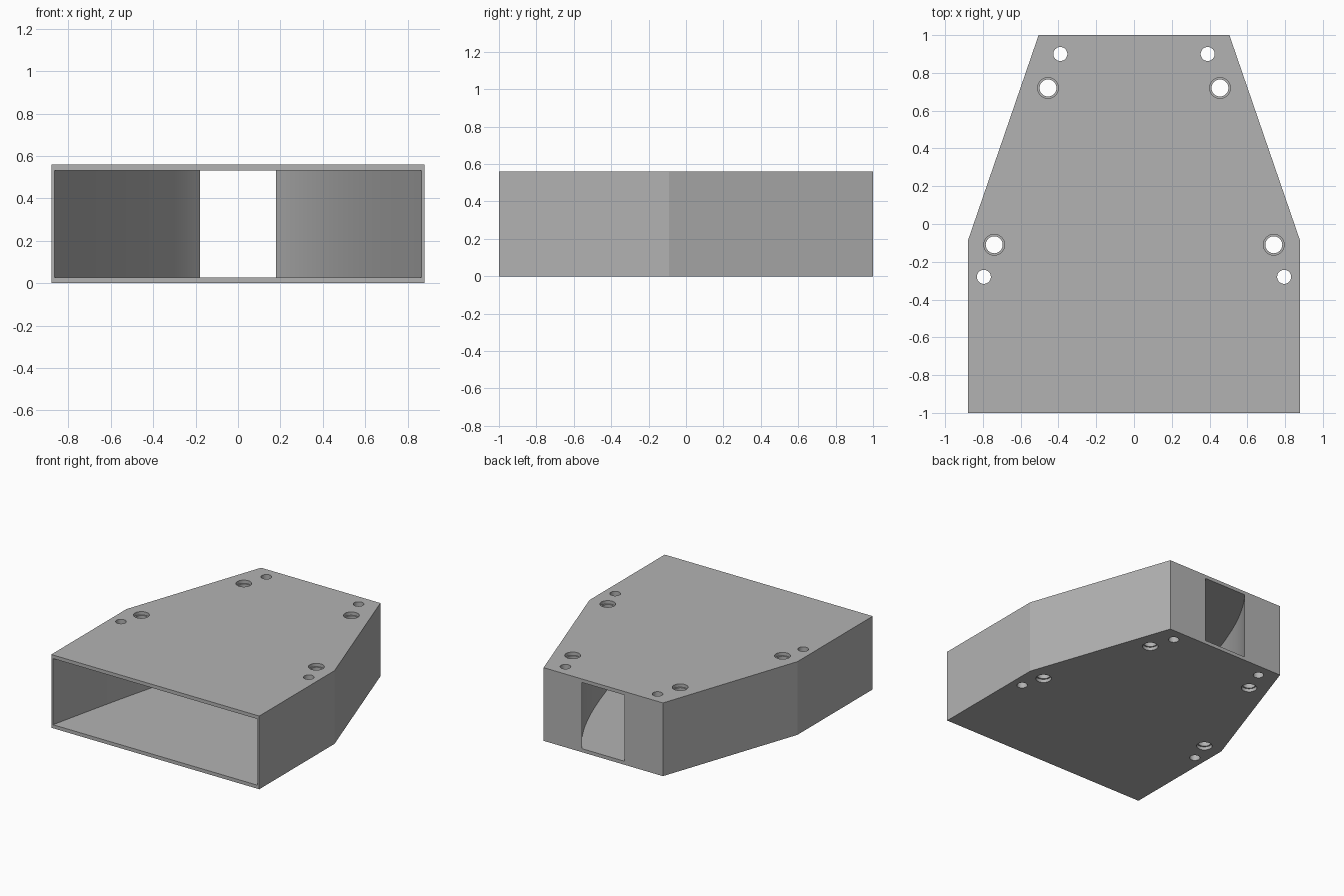
import bpy
import bmesh
from math import radians
from mathutils import Vector
from mathutils.geometry import interpolate_bezier

if "Cube" in bpy.data.objects:
    bpy.data.objects.remove(bpy.data.objects["Cube"])

HEIGHT = 0.56
WALL = 0.027

grey = bpy.data.materials.new("plain_grey")
grey.use_nodes = True
colour = (0.45, 0.45, 0.45, 1)
grey.diffuse_color = colour
grey.node_tree.nodes["Principled BSDF"].inputs["Base Color"].default_value = colour


def prism(name, half, z0, z1):
    """Mirror a half outline (front to back) in x and extrude it upwards."""
    outline = list(half) + [(-x, y) for x, y in reversed(half)]
    bm = bmesh.new()
    base = bm.faces.new([bm.verts.new((x, y, z0)) for x, y in outline])
    top = bmesh.ops.extrude_face_region(bm, geom=[base])["geom"]
    bmesh.ops.translate(bm, vec=(0, 0, z1 - z0),
                        verts=[v for v in top if isinstance(v, bmesh.types.BMVert)])
    bmesh.ops.recalc_face_normals(bm, faces=bm.faces)
    mesh = bpy.data.meshes.new(name)
    bm.to_mesh(mesh)
    bm.free()
    mesh.materials.append(grey)
    obj = bpy.data.objects.new(name, mesh)
    bpy.context.collection.objects.link(obj)
    return obj


def cut(body, cutter):
    """Subtract a cutter from the body and discard it."""
    mod = body.modifiers.new("cut", 'BOOLEAN')
    mod.operation = 'DIFFERENCE'
    mod.solver = 'EXACT'
    mod.object = cutter
    bpy.context.view_layer.objects.active = body
    bpy.ops.object.modifier_apply(modifier=mod.name)
    bpy.data.objects.remove(cutter)


def drill(body, x, y, radius, z0, z1):
    bpy.ops.mesh.primitive_cylinder_add(vertices=40, radius=radius, depth=z1 - z0,
                                        location=(x, y, (z0 + z1) / 2))
    cutter = bpy.context.object
    cutter.data.materials.append(grey)
    cut(body, cutter)


# Tapered block
body = prism("funnel_body", [(0.88, -1), (0.88, -0.09), (0.505, 1)], 0, HEIGHT)

# Curved channel narrowing from the wide front mouth to the small back opening
side = interpolate_bezier(Vector((0.865, -1)), Vector((0.66, -0.1)),
                          Vector((0.50, 0.6)), Vector((0.18, 1)), 32)
half = [(0.865, -1.1)] + [(p.x, p.y) for p in side] + [(0.18, 1.1)]
cut(body, prism("channel_cutter", half, WALL, HEIGHT - WALL))

# Small pin holes and larger screw holes with a recess at both ends
RECESS = 0.025
for s in (-1, 1):
    for x, y in ((0.795, -0.28), (0.39, 0.90)):
        drill(body, s * x, y, 0.037, -0.1, HEIGHT + 0.1)
    for x, y in ((0.74, -0.11), (0.455, 0.72)):
        drill(body, s * x, y, 0.045, -0.1, HEIGHT + 0.1)
        drill(body, s * x, y, 0.055, -0.1, RECESS)
        drill(body, s * x, y, 0.055, HEIGHT - RECESS, HEIGHT + 0.1)

bpy.ops.object.select_all(action='DESELECT')
body.select_set(True)
bpy.context.view_layer.objects.active = body
bpy.ops.object.shade_smooth_by_angle(angle=radians(15))
